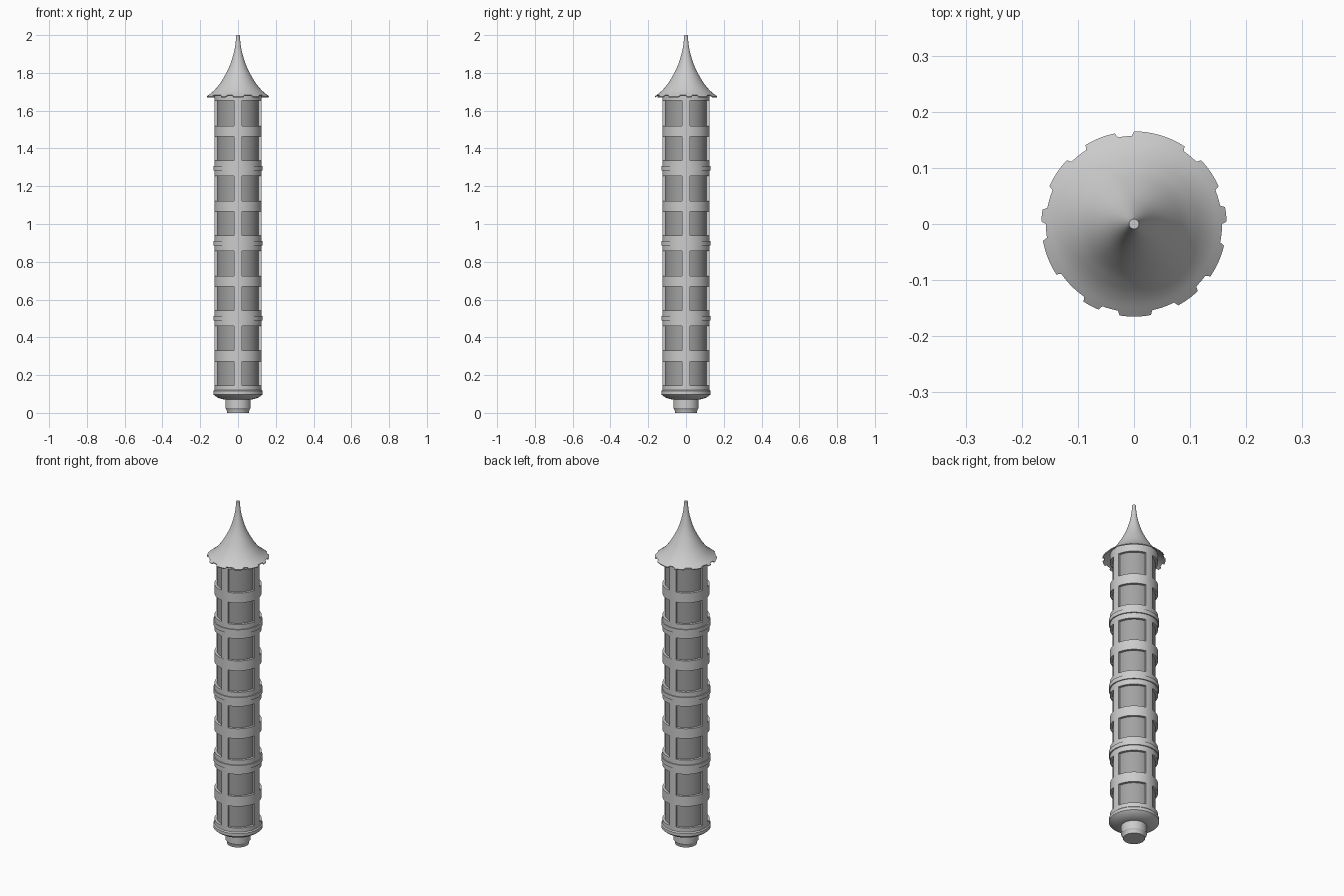
import bpy, bmesh, math
from math import sin, cos, radians, degrees, atan2

if "Cube" in bpy.data.objects:
    bpy.data.objects.remove(bpy.data.objects["Cube"], do_unlink=True)

SEG = 96
SECTIONS = [0.105 + 0.397 * i for i in range(4)]   # ring heights


def material(name, value):
    m = bpy.data.materials.new(name)
    m.use_nodes = True
    col = (value, value, value, 1)
    m.diffuse_color = col
    m.node_tree.nodes["Principled BSDF"].inputs["Base Color"].default_value = col
    return m


STONE = material("light grey", 0.6)
PANE = material("mid grey", 0.36)


def finish(bm, name, mat):
    bmesh.ops.recalc_face_normals(bm, faces=bm.faces)
    me = bpy.data.meshes.new(name)
    bm.to_mesh(me)
    bm.free()
    me.materials.append(mat)
    ob = bpy.data.objects.new(name, me)
    bpy.context.collection.objects.link(ob)
    bpy.ops.object.select_all(action='DESELECT')
    ob.select_set(True)
    bpy.context.view_layer.objects.active = ob
    bpy.ops.object.shade_smooth_by_angle(angle=radians(30))
    return ob


def lathe(name, profile, mat, seg=SEG, closed=False, rim=None):
    """Spin (radius, z) points; rim(i, angle) may shift point i outward and down."""
    bm = bmesh.new()
    rows = []
    for i, (r, z) in enumerate(profile):
        row = []
        for s in range(seg):
            a = 2 * math.pi * s / seg
            dr, dz = rim(i, a) if rim else (0, 0)
            row.append(bm.verts.new(((r + dr) * cos(a), (r + dr) * sin(a), z + dz)))
        rows.append(row)
    pairs = list(zip(rows, rows[1:]))
    if closed:
        pairs.append((rows[-1], rows[0]))
    else:
        bm.faces.new(rows[0])
        bm.faces.new(rows[-1])
    for lo, hi in pairs:
        for s in range(seg):
            t = (s + 1) % seg
            bm.faces.new((lo[s], lo[t], hi[t], hi[s]))
    return finish(bm, name, mat)


def band(name, r, z0, z1, inner=0.1):
    return lathe(name, [(inner, z0), (r, z0), (r, z1), (inner, z1)], STONE, closed=True)


def pillar(name, angle, half, r0, r1, z0, z1, steps=6):
    """Curved upright strip around the body."""
    bm = bmesh.new()
    angles = [angle + half * (2 * k / steps - 1) for k in range(steps + 1)]
    outline = [(r1, a) for a in angles] + [(r0, a) for a in reversed(angles)]
    base = bm.faces.new([bm.verts.new((r * cos(a), r * sin(a), z0)) for r, a in outline])
    ext = bmesh.ops.extrude_face_region(bm, geom=[base])
    top = [v for v in ext["geom"] if isinstance(v, bmesh.types.BMVert)]
    bmesh.ops.translate(bm, verts=top, vec=(0, 0, z1 - z0))
    return finish(bm, name, STONE)


# Foot and flared base
lathe("foot", [(0.058, 0), (0.06, 0.015), (0.067, 0.025), (0.067, 0.075)], STONE)
lathe("base_flare", [(0.067, 0.07), (0.085, 0.073), (0.11, 0.082), (0.125, 0.093),
                     (0.131, 0.098), (0.131, 0.115), (0.124, 0.122)], STONE)

# Recessed panes form the core of the body
lathe("window_core", [(0.111, 0.1), (0.111, 1.7)], PANE)

# Horizontal frame bands and rings
for n, z in enumerate(SECTIONS, 1):
    lower = z if n == 1 else z - 0.043
    band(f"frame_band_{n}", 0.125, lower, z + 0.04)
    band(f"middle_band_{n}", 0.125, z + 0.166, z + 0.224)
    if n > 1:
        band(f"ring_{n}", 0.131, z - 0.012, z + 0.012)
band("top_band", 0.125, 1.655, 1.7)

# Four uprights
for k, side in enumerate(("left", "back", "right", "front")):
    pillar(f"{side}_upright", k * math.pi / 2, radians(9.7), 0.1, 0.125, 0.11, 1.7)

# Concave roof with an uneven, notched eave
TEETH = [(1, 11), (23, 44), (56, 90), (102, 122), (136, 157), (170, 179),
         (190, 214), (236, 248), (260, 281), (298, 314), (325, 348)]


def eave(i, a):
    deg = degrees(a) % 360
    tooth = any(lo <= deg <= hi for lo, hi in TEETH)
    return (0.008, -0.006) if tooth and i in (6, 7) else (0, 0)


outer = [(0.009, 2.0), (0.018, 1.925), (0.043, 1.84), (0.083, 1.763),
         (0.112, 1.723), (0.135, 1.699), (0.157, 1.682)]
inner = [(0.155, 1.677), (0.125, 1.699), (0.1, 1.705)]


def smooth(points, steps=4):
    """Catmull-Rom pass through the points."""
    p = [points[0]] + points + [points[-1]]
    out = []
    for a, b, c, d in zip(p, p[1:], p[2:], p[3:]):
        for s in range(steps):
            t = s / steps
            out.append(tuple(0.5 * (2 * b[j] + (c[j] - a[j]) * t
                                    + (2 * a[j] - 5 * b[j] + 4 * c[j] - d[j]) * t ** 2
                                    + (3 * b[j] - a[j] - 3 * c[j] + d[j]) * t ** 3)
                             for j in (0, 1)))
    return out + [points[-1]]


curve = smooth(outer)
last = len(curve) - 1
lathe("roof", curve + inner, STONE, seg=240,
      rim=lambda i, a: eave(6 if i in (last, last + 1) else 0, a))
